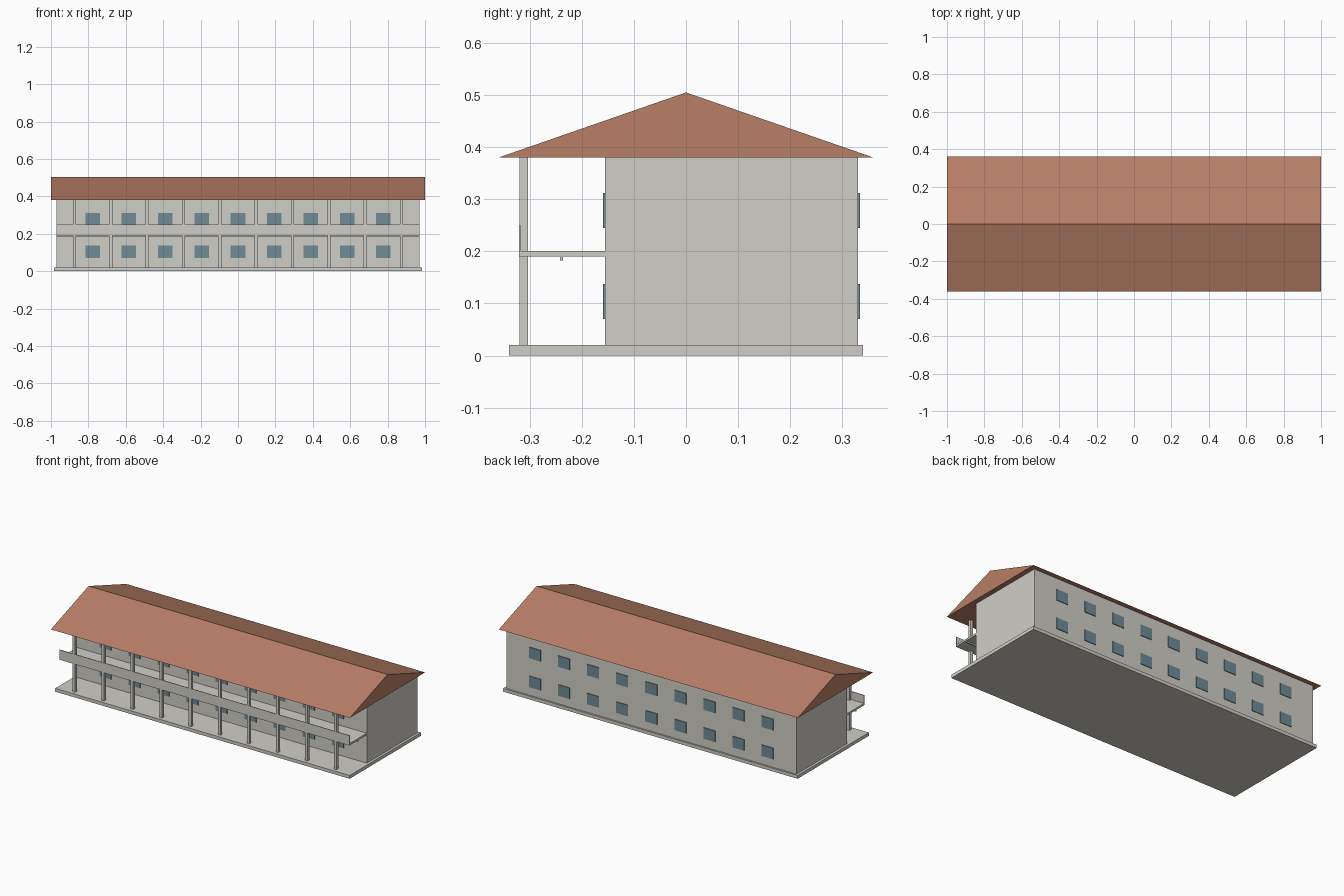
import bpy, bmesh

if "Cube" in bpy.data.objects:
    bpy.data.objects.remove(bpy.data.objects["Cube"])


def material(name, rgb):
    m = bpy.data.materials.new(name)
    lin = [((c / 255 + 0.055) / 1.055) ** 2.4 for c in rgb]
    m.diffuse_color = (*lin, 1)
    m.use_nodes = True
    m.node_tree.nodes["Principled BSDF"].inputs["Base Color"].default_value = m.diffuse_color
    return m


PLASTER = material("pale_plaster", (208, 206, 199))
TILE = material("terracotta", (184, 126, 102))
GLASS = material("blue_grey_glass", (112, 140, 150))


def finish(name, bm, mat):
    bmesh.ops.recalc_face_normals(bm, faces=bm.faces)
    me = bpy.data.meshes.new(name)
    bm.to_mesh(me)
    bm.free()
    me.materials.append(mat)
    ob = bpy.data.objects.new(name, me)
    bpy.context.collection.objects.link(ob)
    return ob


def boxes(name, spans, mat):
    """One object made of boxes, each given as (x0, x1, y0, y1, z0, z1)."""
    bm = bmesh.new()
    for x0, x1, y0, y1, z0, z1 in spans:
        vs = bmesh.ops.create_cube(bm, size=1)["verts"]
        bmesh.ops.scale(bm, vec=(x1 - x0, y1 - y0, z1 - z0), verts=vs)
        bmesh.ops.translate(bm, vec=((x0 + x1) / 2, (y0 + y1) / 2, (z0 + z1) / 2), verts=vs)
    return finish(name, bm, mat)


BAY = 0.1944   # bay spacing
HALF = 0.97    # half length of the building
FLOORS = (0.07, 0.245)   # window sill heights

# Base and main block
boxes("plinth", [(-0.985, 0.985, -0.34, 0.34, 0, 0.02)], PLASTER)
boxes("main_block", [(-HALF, HALF, -0.155, 0.33, 0.02, 0.38)], PLASTER)

# Gallery along the front: slab, parapet and under-slab rib
boxes("gallery_slab", [(-HALF, HALF, -0.32, -0.155, 0.19, 0.201)], PLASTER)
boxes("gallery_parapet", [(-HALF, HALF, -0.321, -0.317, 0.19, 0.25)], PLASTER)
boxes("gallery_rib", [(-HALF, HALF, -0.242, -0.236, 0.182, 0.19)], PLASTER)

# Posts between the bays
boxes("gallery_posts", [(x - 0.0085, x + 0.0085, -0.32, -0.303, 0.02, 0.38)
                        for x in ((i - 4.5) * BAY for i in range(10))], PLASTER)

# Windows on both long walls and both floors
for side, y0, y1 in (("front", -0.159, -0.154), ("back", 0.329, 0.334)):
    boxes(side + "_windows", [((i - 4) * BAY - 0.039, (i - 4) * BAY + 0.039, y0, y1, z, z + 0.067)
                              for i in range(9) for z in FLOORS], GLASS)

# Gabled roof: triangular profile extruded along the length
bm = bmesh.new()
profile = [(-0.36, 0.38), (0.36, 0.38), (0, 0.505)]
gable = bm.faces.new([bm.verts.new((-1, y, z)) for y, z in profile])
ext = bmesh.ops.extrude_face_region(bm, geom=[gable], use_keep_orig=True)
bmesh.ops.translate(bm, vec=(2, 0, 0),
                    verts=[g for g in ext["geom"] if isinstance(g, bmesh.types.BMVert)])
finish("gabled_roof", bm, TILE)
